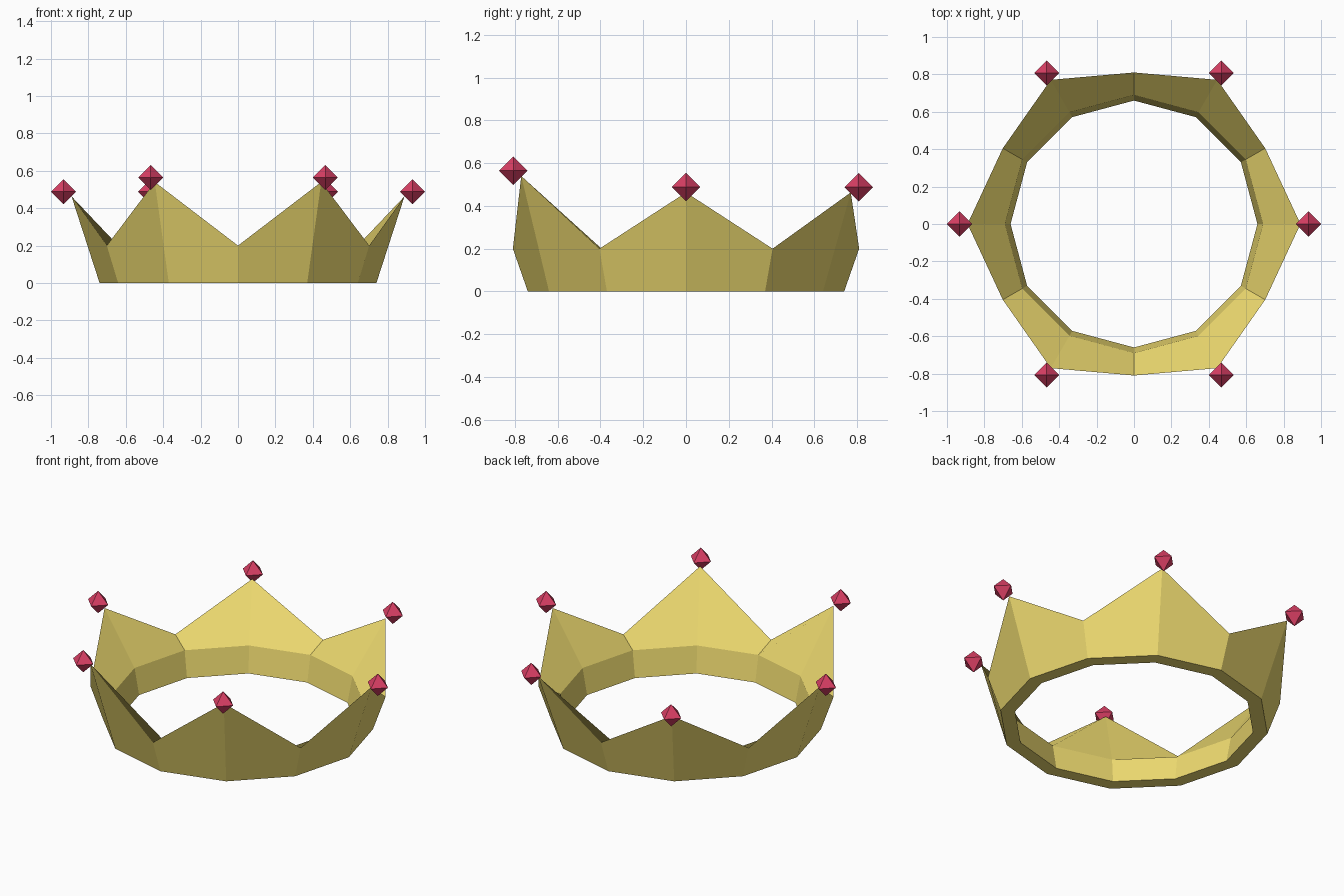
import bpy, bmesh
from math import cos, sin, radians
from mathutils import Matrix, Vector

if "Cube" in bpy.data.objects:
    bpy.data.objects.remove(bpy.data.objects["Cube"])


def material(name, color):
    m = bpy.data.materials.new(name)
    m.diffuse_color = (*color, 1)
    m.use_nodes = True
    m.node_tree.nodes["Principled BSDF"].inputs["Base Color"].default_value = m.diffuse_color
    return m


def finish(bm, name, mat):
    bmesh.ops.recalc_face_normals(bm, faces=bm.faces)
    me = bpy.data.meshes.new(name)
    bm.to_mesh(me)
    bm.free()
    me.materials.append(mat)
    ob = bpy.data.objects.new(name, me)
    bpy.context.collection.objects.link(ob)
    return ob


def polar(r, deg, z):
    a = radians(deg)
    return Vector((r * cos(a), r * sin(a), z))


gold = material("gold", (0.85, 0.70, 0.16))
ruby = material("ruby", (0.70, 0.05, 0.13))
N = 12


def raised(i):
    # the two front points stand taller
    return 0.077 if i in (8, 10) else 0.0


# Crown band: 12 cross-sections, alternating points (even) and valleys (odd)
bm = bmesh.new()
sections = []
for i in range(N):
    deg = i * 360 / N
    top = (0.89, 0.463 + raised(i)) if i % 2 == 0 else (0.81, 0.2)
    profile = [(0.66, 0), (0.74, 0), top, (0.69, 0.155)]
    sections.append([bm.verts.new(polar(r, deg, z)) for r, z in profile])
for i in range(N):
    a, b = sections[i], sections[(i + 1) % N]
    for j in range(4):
        k = (j + 1) % 4
        bm.faces.new((a[j], a[k], b[k], b[j]))
finish(bm, "crown_band", gold)

# Octahedral gems on the six points
R = 0.067
for i in range(0, N, 2):
    bm = bmesh.new()
    c = polar(0.933, i * 360 / N, 0.488 + raised(i))
    ring = [bm.verts.new(c + polar(R, 90 * k, 0)) for k in range(4)]
    for s in (-1, 1):
        tip = bm.verts.new(c + Vector((0, 0, s * R)))
        for k in range(4):
            bm.faces.new((ring[k], ring[(k + 1) % 4], tip))
    finish(bm, f"gem_{i // 2 + 1}", ruby)
